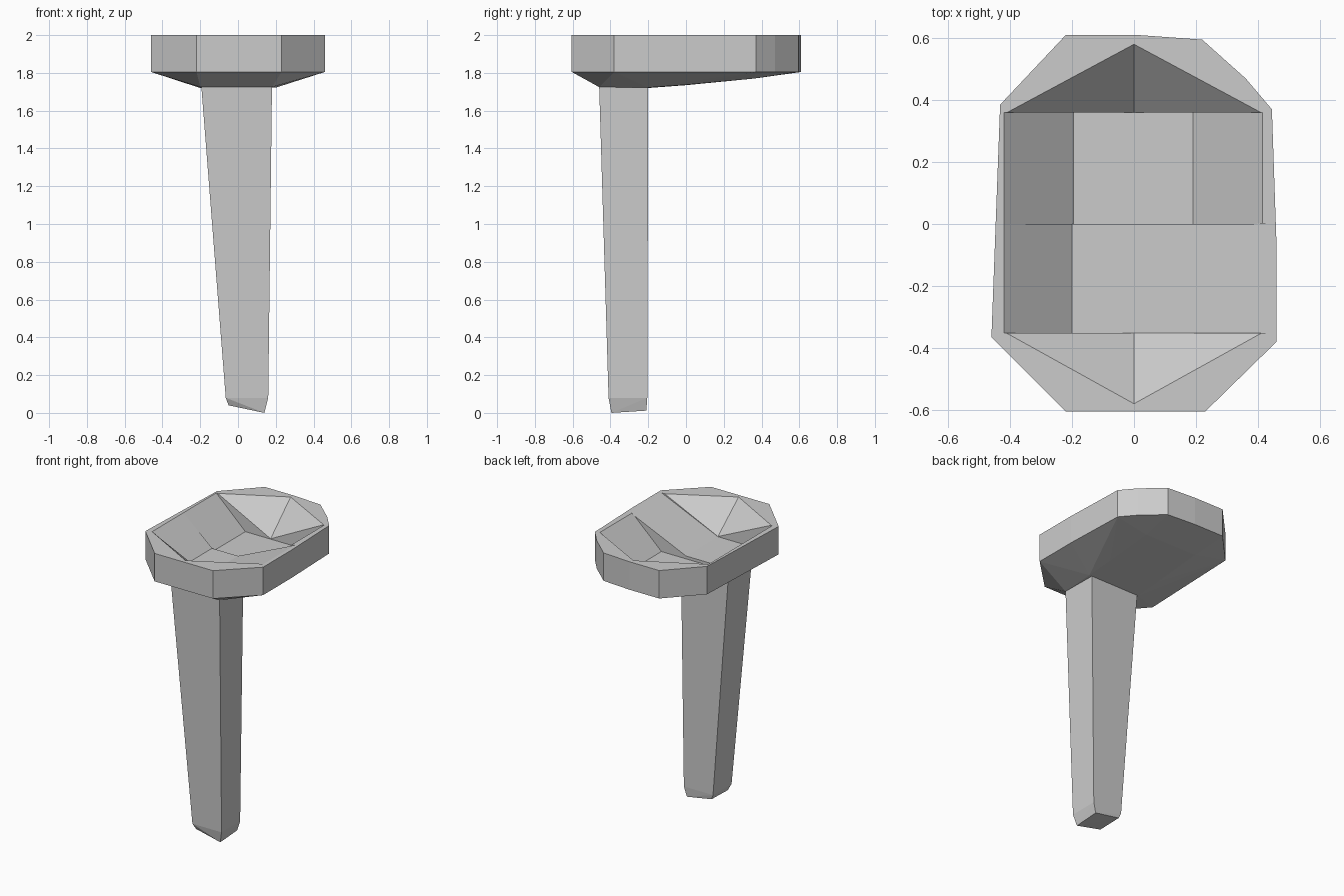
import bpy, bmesh

if "Cube" in bpy.data.objects:
    bpy.data.objects.remove(bpy.data.objects["Cube"])


def hull(name, points):
    """Flat-faced convex solid around a few points."""
    bm = bmesh.new()
    for p in points:
        bm.verts.new(p)
    res = bmesh.ops.convex_hull(bm, input=bm.verts[:])
    loose = {g for g in res["geom_interior"] + res["geom_unused"]
             if isinstance(g, bmesh.types.BMVert)}
    bmesh.ops.delete(bm, geom=list(loose), context='VERTS')
    bmesh.ops.dissolve_limit(bm, angle_limit=0.01, verts=bm.verts[:], edges=bm.edges[:])
    bmesh.ops.recalc_face_normals(bm, faces=bm.faces[:])
    me = bpy.data.meshes.new(name)
    bm.to_mesh(me)
    bm.free()
    ob = bpy.data.objects.new(name, me)
    bpy.context.collection.objects.link(ob)
    return ob


def carve(target, points, rim):
    """Cut a hollow: low points plus rim points carried above the top."""
    cutter = hull("hollow_cutter", points + [(x, y, z) for x, y in rim for z in (2.0, 2.1)])
    cutter.hide_render = True
    mod = target.modifiers.new("hollow", 'BOOLEAN')
    mod.operation = 'DIFFERENCE'
    mod.solver = 'EXACT'
    mod.object = cutter
    bpy.context.view_layer.objects.active = target
    bpy.ops.object.modifier_apply(modifier=mod.name)
    bpy.data.objects.remove(cutter)


# Basin: faceted stone slab with a shallow sloping underside
outline = [(-.22, .61), (.01, .61), (.22, .595), (.36, .47), (.445, .37), (.446, 0),
           (.46, -.07), (.46, -.38), (.23, -.605), (-.22, -.605), (-.46, -.365), (-.432, .385)]
under = [(-.2, -.46, 1.725), (.18, -.46, 1.725), (.2, -.2, 1.722), (-.2, -.2, 1.72),
         (-.2, 0, 1.735), (.2, 0, 1.737), (.2, .36, 1.77), (-.2, .36, 1.77)]
basin = hull("basin", [(x, y, z) for x, y in outline for z in (1.805, 2.0)] + under)

# Hollow: back and front troughs, then the pointed ends
for y0, y1, left, right, z, rx in ((0, .36, -.195, .19, 1.79, .415),
                                   (-.352, .002, -.2, 0, 1.81, .435)):
    carve(basin, [(x, y, z) for x in (left, right) for y in (y0, y1)],
          [(x, y) for x in (-.42, rx) for y in (y0, y1)])
for y, tip, z in ((.357, .58, 1.79), (-.35, -.58, 1.81)):
    carve(basin, [(0, y, z)], [(-.415, y), (.415, y), (0, tip)])

# Pillar: tapering leg with a blunt, slanted foot
top = [(x, y, 1.74) for x in (-.195, .18) for y in (-.46, -.2)]
ankle = [(x, y, .08) for x in (-.065, .16) for y in (-.41, -.205)]
foot = [(-.05, -.39, .04), (.14, -.395, 0), (.14, -.21, .012), (-.05, -.21, .045)]
hull("pillar", top + ankle + foot)
